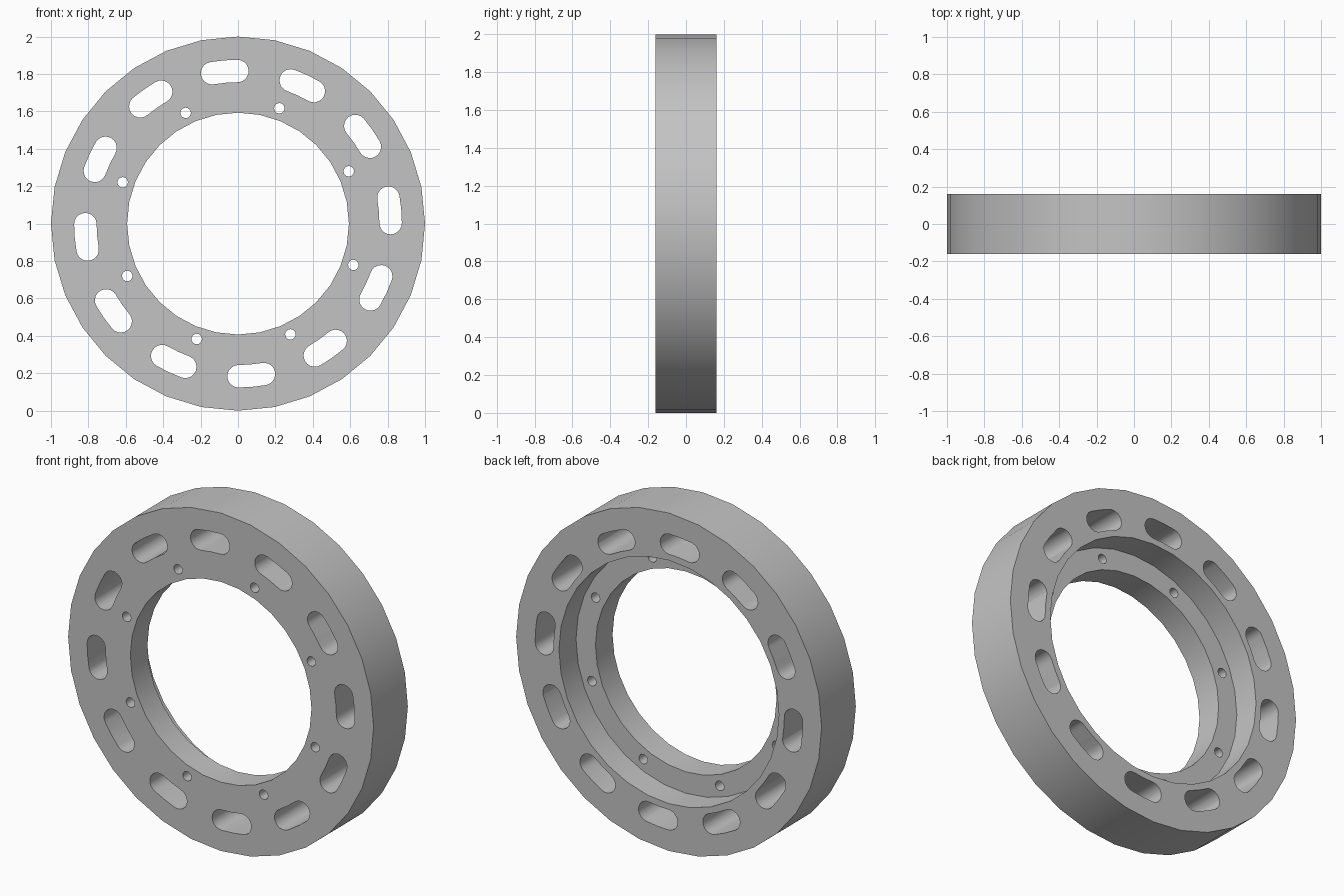
import bpy
import bmesh
from math import cos, sin, pi, radians

cube = bpy.data.objects.get("Cube")
if cube:
    bpy.data.objects.remove(cube, do_unlink=True)

HALF = 0.16          # half the ring thickness
OUTER, BORE, RECESS = 1.0, 0.593, 0.72
SIDES = 32

grey = bpy.data.materials.new("plain grey")
grey.use_nodes = True
grey.diffuse_color = (0.55, 0.55, 0.55, 1)
grey.node_tree.nodes["Principled BSDF"].inputs["Base Color"].default_value = (0.55, 0.55, 0.55, 1)


def make_object(name, bm):
    bmesh.ops.recalc_face_normals(bm, faces=bm.faces)
    mesh = bpy.data.meshes.new(name)
    bm.to_mesh(mesh)
    bm.free()
    mesh.materials.append(grey)
    obj = bpy.data.objects.new(name, mesh)
    bpy.context.collection.objects.link(obj)
    obj.location.z = 1
    return obj


def polar(radius, angle):
    return radius * cos(angle), radius * sin(angle)


def add_prism(bm, outline):
    """Extrude an x-z outline right through the ring."""
    rings = [[bm.verts.new((x, y, z)) for x, z in outline] for y in (-0.3, 0.3)]
    bm.faces.new(rings[0])
    bm.faces.new(rings[1])
    n = len(outline)
    for i in range(n):
        j = (i + 1) % n
        bm.faces.new((rings[0][i], rings[0][j], rings[1][j], rings[1][i]))


def circle(center, radius, start, sweep, steps):
    return [(center[0] + radius * cos(start + sweep * i / steps),
             center[1] + radius * sin(start + sweep * i / steps)) for i in range(steps + 1)]


def slot_outline(mid, radius=0.816, width=0.06, spread=radians(4.8)):
    """Curved slot with rounded ends."""
    a, b = mid - spread, mid + spread
    points = circle(polar(radius, b), width, b, pi, 10)
    points.append(polar(radius - width, mid))
    points += circle(polar(radius, a), width, a + pi, pi, 10)
    points.append(polar(radius + width, mid))
    return points


# Ring body: stepped section revolved about the y axis, recess open to the back
section = [(OUTER, -HALF), (OUTER, HALF), (RECESS, HALF),
           (RECESS, 0), (BORE, 0), (BORE, -HALF)]
bm = bmesh.new()
loops = []
for i in range(SIDES):
    a = 2 * pi * i / SIDES
    loops.append([bm.verts.new((r * cos(a), y, r * sin(a))) for r, y in section])
for i in range(SIDES):
    p, q = loops[i], loops[(i + 1) % SIDES]
    for k in range(len(section)):
        m = (k + 1) % len(section)
        bm.faces.new((p[k], p[m], q[m], q[k]))
ring = make_object("flange_ring", bm)

# Cutter: twelve curved slots and eight bolt holes
bm = bmesh.new()
for i in range(12):
    add_prism(bm, slot_outline(radians(5 + 30 * i)))
for i in range(8):
    center = polar(0.655, radians(25.3 + 45 * i))
    add_prism(bm, circle(center, 0.028, 0, 2 * pi, 16)[:-1])
cutter = make_object("slot_and_hole_cutter", bm)

cut = ring.modifiers.new("slots and holes", 'BOOLEAN')
cut.operation = 'DIFFERENCE'
cut.solver = 'EXACT'
cut.object = cutter

bpy.ops.object.select_all(action='DESELECT')
ring.select_set(True)
bpy.context.view_layer.objects.active = ring
bpy.ops.object.modifier_apply(modifier=cut.name)
bpy.data.objects.remove(cutter, do_unlink=True)
bpy.ops.object.shade_smooth_by_angle(angle=radians(30))
